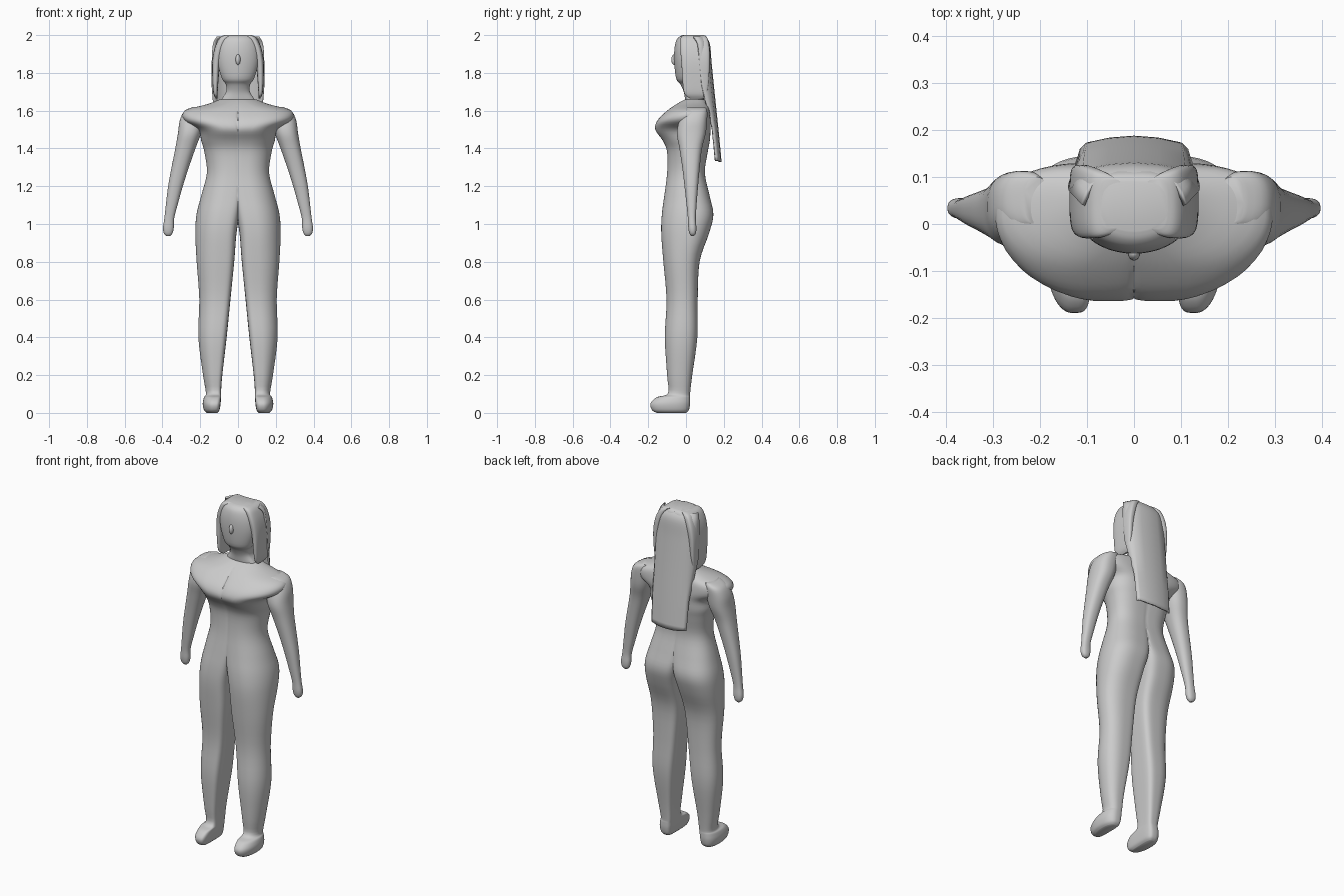
import bpy, bmesh, math

if "Cube" in bpy.data.objects:
    bpy.data.objects.remove(bpy.data.objects["Cube"])


def finish(name, bm, mirror=False, angle=45):
    bmesh.ops.recalc_face_normals(bm, faces=bm.faces)
    me = bpy.data.meshes.new(name)
    bm.to_mesh(me)
    bm.free()
    ob = bpy.data.objects.new(name, me)
    bpy.context.collection.objects.link(ob)
    bpy.ops.object.select_all(action='DESELECT')
    ob.select_set(True)
    bpy.context.view_layer.objects.active = ob
    bpy.ops.object.shade_smooth_by_angle(angle=math.radians(angle))
    if mirror:
        ob.modifiers.new("Mirror", 'MIRROR').merge_threshold = 0.0005
    return ob


def smooth_path(keys, steps):
    """Catmull-Rom interpolation through the key sections."""
    out = []
    for i in range(len(keys) - 1):
        p0, p1 = keys[max(i - 1, 0)], keys[i]
        p2, p3 = keys[i + 1], keys[min(i + 2, len(keys) - 1)]
        for s in range(steps):
            t = s / steps
            out.append([0.5 * (2 * b + (c - a) * t + (2 * a - 5 * b + 4 * c - d) * t * t
                               + (3 * b - a - 3 * c + d) * t ** 3)
                        for a, b, c, d in zip(p0, p1, p2, p3)])
    return out + [list(keys[-1])]


def loft(name, keys, exps, mid=0.5, ymid=0.5, mirror=False, steps=4, n=48):
    """Skin sections (z, x_in, x_out, y_front, y_back).
    exps: roundness of inner front, outer front, outer back, inner back."""
    bm = bmesh.new()
    rings = []
    for z, xi, xo, yf, yb in smooth_path(keys, steps):
        xm, ym = xi + (xo - xi) * mid, yf + (yb - yf) * ymid
        ring = []
        for k in range(n):
            a = 2 * math.pi * (k + 0.5) / n
            c, s = math.cos(a), math.sin(a)
            if s < 0:
                e, ry = (exps[1] if c > 0 else exps[0]), ym - yf
            else:
                e, ry = (exps[2] if c > 0 else exps[3]), yb - ym
            rx = xo - xm if c > 0 else xm - xi
            x = xm + rx * math.copysign(abs(c) ** (2 / e), c)
            y = ym + ry * math.copysign(abs(s) ** (2 / e), s)
            if mirror:
                x = max(x, 0)
            ring.append(bm.verts.new((x, y, max(z, 0))))
        rings.append(ring)
    for a, b in zip(rings, rings[1:]):
        for k in range(n):
            j = (k + 1) % n
            bm.faces.new((a[k], a[j], b[j], b[k]))
    bm.faces.new(rings[0])
    bm.faces.new(rings[-1])
    # drop the hidden faces on the mirror plane
    if mirror:
        inner = [f for f in bm.faces if all(v.co.x < 1e-6 for v in f.verts)]
        bmesh.ops.delete(bm, geom=inner, context='FACES')
    return finish(name, bm, mirror)


# torso, legs and feet: one half, mirrored
body = [
    (0.0, .11, .165, -.155, .0), (.015, .098, .18, -.18, .015), (.05, .092, .187, -.188, .022),
    (.083, .09, .18, -.155, .022), (.105, .09, .17, -.095, .022), (.2, .083, .185, -.1, .033),
    (.4, .06, .21, -.112, .06), (.6, .04, .205, -.103, .062), (.8, .02, .219, -.12, .072),
    (.95, .008, .226, -.131, .122), (1.05, -.01, .22, -.128, .145), (1.15, -.03, .195, -.115, .125),
    (1.27, -.04, .165, -.1, .1), (1.38, -.04, .178, -.1, .115), (1.44, -.04, .195, -.122, .126),
    (1.5, -.04, .21, -.163, .13), (1.55, -.04, .285, -.15, .13), (1.6, -.04, .28, -.1, .125),
    (1.635, -.04, .16, -.05, .115), (1.66, -.04, .095, -.005, .1)]
loft("body", body, (4.5, 2.0, 2.4, 4.0), mid=0.42, ymid=0.55, mirror=True)

# arms
arm = [
    (1.62, .18, .235, .0, .1), (1.6, .18, .282, -.012, .112), (1.55, .18, .308, -.035, .112),
    (1.48, .195, .318, -.048, .105), (1.4, .225, .332, -.035, .085), (1.3, .26, .352, -.02, .073),
    (1.2, .292, .37, -.008, .064), (1.1, .32, .382, .003, .056), (1.03, .338, .39, .01, .052),
    (.98, .34, .397, .012, .055), (.95, .347, .392, .018, .052), (.936, .36, .378, .028, .042)]
loft("arm", arm, (2.3, 2.3, 2.5, 2.3), mirror=True, n=32)

# neck and head
head = [(z, -w, w, f, b) for z, w, f, b in (
    (1.62, .11, .0, .1), (1.66, .088, -.005, .095), (1.7, .063, -.012, .09), (1.74, .065, -.03, .09),
    (1.77, .085, -.052, .1), (1.85, .108, -.062, .115), (1.92, .11, -.062, .12),
    (1.97, .098, -.052, .115), (1.992, .085, -.035, .105), (2.0, .07, -.015, .09))]
loft("head", head, (1.9, 1.9, 3.5, 3.5), ymid=0.35)

# nose
bm = bmesh.new()
bmesh.ops.create_uvsphere(bm, u_segments=16, v_segments=10, radius=1)
for v in bm.verts:
    v.co = (v.co.x * .013, v.co.y * .016 - .062, v.co.z * .028 + 1.87)
finish("nose", bm)

# hair falling beside the face
side = [
    (1.665, .108, .118, .02, .09), (1.69, .108, .13, -.008, .11), (1.75, .104, .135, -.018, .12),
    (1.85, .095, .137, -.024, .125), (1.92, .08, .127, -.03, .125), (1.97, .06, .108, -.03, .118),
    (1.992, .04, .09, -.025, .108), (2.0, .02, .07, -.01, .095)]
loft("side_hair", side, (3, 3, 4, 3), mirror=True, n=32)

# long hair sheet down the back
bm = bmesh.new()
rows = smooth_path([(1.99, .1, .8), (1.95, .122, .95), (1.85, .131, 1.0), (1.7, .146, 1.0),
                    (1.5, .167, .97), (1.335, .183, .93)], 5)
cols = [(-.135, -.06), (-.122, -.035), (-.105, -.014), (-.055, -.004), (0, 0),
        (.055, -.004), (.105, -.014), (.122, -.035), (.135, -.06)]
grid = []
for z, y, w in rows:
    grow = min(1, max(.45, (z - 1.33) / .4))
    grid.append([bm.verts.new((x * w * (1 if abs(x) < .11 else .8 + .2 * grow),
                               y + dy * (1 if abs(x) < .11 else grow),
                               z + .012 * (abs(x) < .1) * (z < 1.34) * -.5)) for x, dy in cols])
for a, b in zip(grid, grid[1:]):
    for k in range(len(cols) - 1):
        bm.faces.new((a[k], a[k + 1], b[k + 1], b[k]))
sheet = finish("back_hair", bm, angle=60)
mod = sheet.modifiers.new("Thickness", 'SOLIDIFY')
mod.thickness = 0.01
mod.offset = 0
